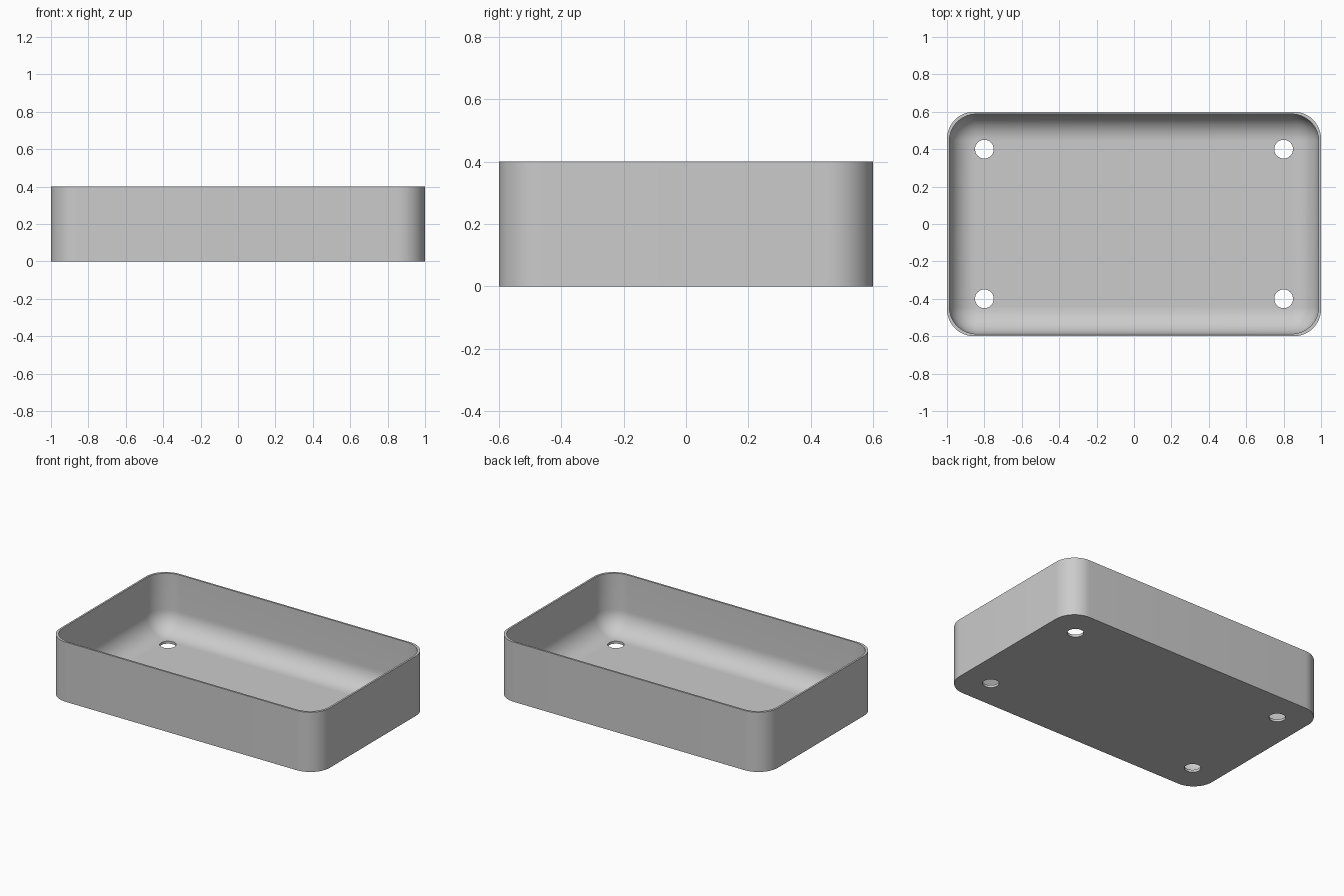
import bpy, bmesh, math

# Remove the default cube
cube = bpy.data.objects.get("Cube")
if cube:
    bpy.data.objects.remove(cube, do_unlink=True)

HALF_X, HALF_Y, HEIGHT = 1.0, 0.6, 0.4
CORNER, WALL, FLOOR = 0.145, 0.0125, 0.0165
FILLET = 0.14
ARC_STEPS, FILLET_STEPS = 14, 14

# Single grey material
grey = bpy.data.materials.new("light grey")
grey.use_nodes = True
colour = (0.6, 0.6, 0.6, 1)
grey.diffuse_color = colour
grey.node_tree.nodes["Principled BSDF"].inputs["Base Color"].default_value = colour


def ring(bm, inset, radius, z):
    """Rounded rectangle of vertices, inset from the outer size."""
    hx, hy = HALF_X - inset - radius, HALF_Y - inset - radius
    verts = []
    for q, (sx, sy) in enumerate(((1, 1), (-1, 1), (-1, -1), (1, -1))):
        for i in range(ARC_STEPS + 1):
            a = (q + i / ARC_STEPS) * math.pi / 2
            verts.append(bm.verts.new((sx * hx + radius * math.cos(a),
                                       sy * hy + radius * math.sin(a), z)))
    return verts


# Tray shell: outer wall, rim, inner wall, then the curve into the floor
bm = bmesh.new()
rings = [ring(bm, 0, CORNER, 0), ring(bm, 0, CORNER, HEIGHT),
         ring(bm, WALL, CORNER, HEIGHT)]
for i in range(FILLET_STEPS + 1):
    a = i / FILLET_STEPS * math.pi / 2
    d = FILLET * (1 - math.cos(a))
    rings.append(ring(bm, WALL + d, CORNER - d, FLOOR + FILLET * (1 - math.sin(a))))
for lower, upper in zip(rings, rings[1:]):
    n = len(lower)
    for i in range(n):
        j = (i + 1) % n
        bm.faces.new((lower[i], lower[j], upper[j], upper[i]))
bm.faces.new(list(reversed(rings[0])))
bm.faces.new(rings[-1])
bmesh.ops.recalc_face_normals(bm, faces=bm.faces)
mesh = bpy.data.meshes.new("tray")
bm.to_mesh(mesh)
bm.free()
mesh.materials.append(grey)
tray = bpy.data.objects.new("tray", mesh)
bpy.context.collection.objects.link(tray)

# Four round holes through the floor
for sx in (-1, 1):
    for sy in (-1, 1):
        bpy.ops.mesh.primitive_cylinder_add(vertices=48, radius=0.05, depth=0.2,
                                            location=(sx * 0.8, sy * 0.4, 0))
        cutter = bpy.context.object
        cutter.name = "hole_cutter"
        cutter.hide_render = True
        cutter.data.materials.append(grey)
        bpy.ops.object.select_all(action="DESELECT")
        tray.select_set(True)
        bpy.context.view_layer.objects.active = tray
        cut = tray.modifiers.new("hole", "BOOLEAN")
        cut.operation = "DIFFERENCE"
        cut.solver = "EXACT"
        cut.object = cutter
        bpy.ops.object.modifier_apply(modifier=cut.name)
        bpy.data.objects.remove(cutter, do_unlink=True)

# Smooth curves, crisp rim and base edges
bpy.ops.object.shade_smooth_by_angle(angle=math.radians(30))
